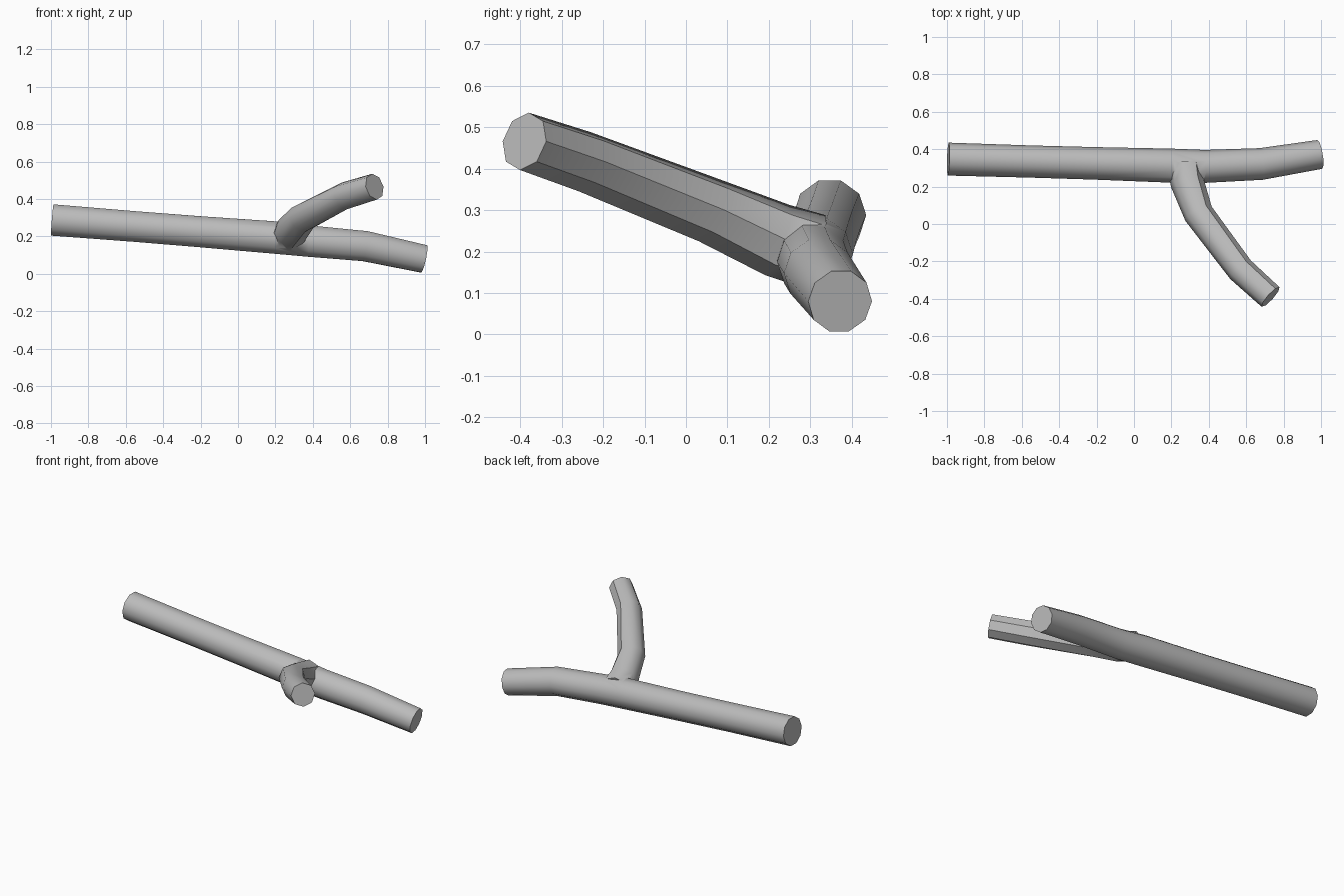
import bpy, bmesh, math
from mathutils import Vector

cube = bpy.data.objects.get("Cube")
if cube:
    bpy.data.objects.remove(cube, do_unlink=True)

grey = bpy.data.materials.new("grey bark")
grey.use_nodes = True
colour = (0.5, 0.5, 0.5, 1)
grey.diffuse_color = colour
grey.node_tree.nodes["Principled BSDF"].inputs["Base Color"].default_value = colour


def limb(name, path, sides, sharp=()):
    """Capped tube through (x, y, z, radius) rings, each square to the path."""
    bm = bmesh.new()
    centres = [Vector(p[:3]) for p in path]
    rings = []
    for i, c in enumerate(centres):
        before = (c - centres[i - 1]).normalized() if i else Vector()
        after = (centres[i + 1] - c).normalized() if i + 1 < len(path) else Vector()
        along = (before + after).normalized()
        side = along.cross(Vector((0, 0, 1))).normalized()
        up = side.cross(along)
        ring = []
        for k in range(sides):
            a = math.tau * k / sides
            ring.append(bm.verts.new(c + (side * math.cos(a) + up * math.sin(a)) * path[i][3]))
        rings.append(ring)
    for r, s in zip(rings, rings[1:]):
        for k in range(sides):
            n = (k + 1) % sides
            bm.faces.new((r[k], r[n], s[n], s[k]))
        for k in sharp:
            bm.edges.get((r[k], s[k])).smooth = False
    bm.faces.new(rings[0])
    bm.faces.new(rings[-1])
    bmesh.ops.recalc_face_normals(bm, faces=bm.faces)
    mesh = bpy.data.meshes.new(name)
    bm.to_mesh(mesh)
    bm.free()
    mesh.materials.append(grey)
    obj = bpy.data.objects.new(name, mesh)
    bpy.context.collection.objects.link(obj)
    return obj


# Main stem, bending down and back at its thin end
stem = limb("stem", [
    (-0.993, 0.347, 0.288, 0.088), (-0.55, 0.334, 0.253, 0.086),
    (-0.2, 0.324, 0.225, 0.087), (0.2, 0.312, 0.194, 0.091),
    (0.38, 0.308, 0.175, 0.088), (0.68, 0.321, 0.148, 0.085),
    (0.993, 0.372, 0.080, 0.078)], 10)

# Side branch, flared where it leaves the stem
branch = limb("side_branch", [
    (0.27, 0.31, 0.2, 0.092), (0.285, 0.22, 0.228, 0.09),
    (0.345, 0.055, 0.3, 0.08), (0.57, -0.245, 0.417, 0.074),
    (0.73, -0.39, 0.466, 0.071)], 8, sharp=(3, 4, 5, 6))

# Join both limbs into one skin
join = stem.modifiers.new("join", "BOOLEAN")
join.operation = "UNION"
join.solver = "EXACT"
join.object = branch
bpy.ops.object.select_all(action="DESELECT")
stem.select_set(True)
bpy.context.view_layer.objects.active = stem
bpy.ops.object.modifier_apply(modifier="join")
bpy.data.objects.remove(branch, do_unlink=True)
stem.name = "forked_stick"
bpy.ops.object.shade_smooth_by_angle(angle=math.radians(52), keep_sharp_edges=True)
